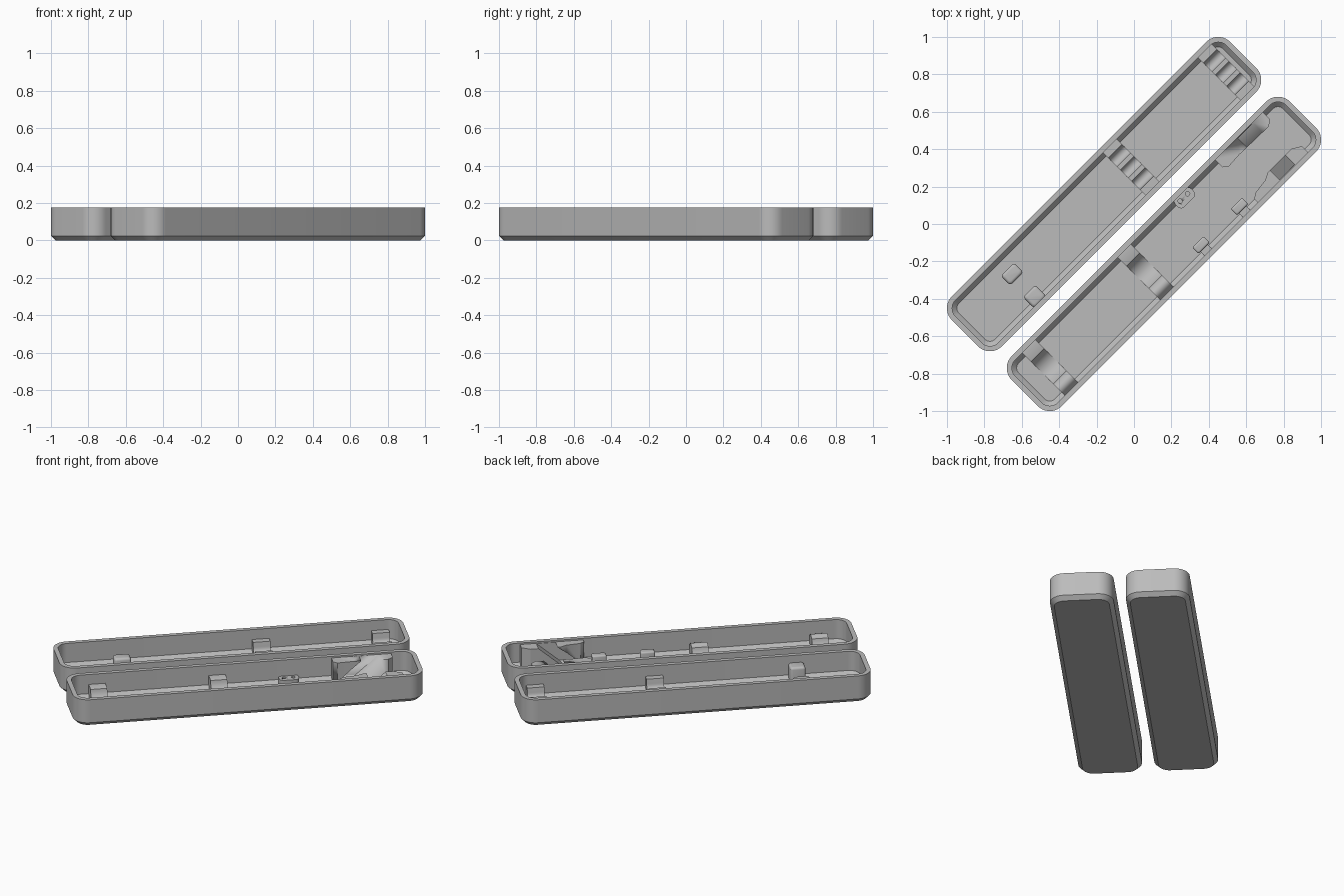
import bpy, bmesh, math
from mathutils import Matrix, Vector

if "Cube" in bpy.data.objects:
    bpy.data.objects.remove(bpy.data.objects["Cube"])

L, W, R, H = 1.052, 0.189, 0.09, 0.175     # half length, half width, corner radius, height
WALL, FLOOR = 0.028, 0.025
IN = W - WALL + 0.002                       # parts sink slightly into the wall

grey = bpy.data.materials.new("plain grey")
grey.diffuse_color = (0.5, 0.5, 0.5, 1)
grey.use_nodes = True
grey.node_tree.nodes["Principled BSDF"].inputs["Base Color"].default_value = grey.diffuse_color


def finish(name, bm, side):
    """Turn a bmesh into an object lying in one of the two diagonal trays."""
    bmesh.ops.recalc_face_normals(bm, faces=bm.faces)
    me = bpy.data.meshes.new(name)
    bm.to_mesh(me)
    bm.free()
    me.materials.append(grey)
    ob = bpy.data.objects.new(name, me)
    bpy.context.collection.objects.link(ob)
    ob.matrix_world = Matrix.Rotation(math.pi / 4, 4, 'Z') @ Matrix.Translation((0, side * 0.226, 0))
    bpy.ops.object.select_all(action='DESELECT')
    ob.select_set(True)
    bpy.context.view_layer.objects.active = ob
    bpy.ops.object.shade_smooth_by_angle(angle=math.radians(30))
    return ob


def rounded(hl, hw, r, cu=0, cv=0, n=10):
    pts = []
    for k, (su, sv) in enumerate(((1, 1), (-1, 1), (-1, -1), (1, -1))):
        for i in range(n + 1):
            a = math.pi / 2 * (k + i / n)
            pts.append((cu + su * (hl - r) + r * math.cos(a), cv + sv * (hw - r) + r * math.sin(a)))
    return pts


def loft(rings):
    """Bridge closed rings of 3D points and cap both ends."""
    bm = bmesh.new()
    vs = [[bm.verts.new(p) for p in ring] for ring in rings]
    n = len(vs[0])
    for a, b in zip(vs, vs[1:]):
        for i in range(n):
            j = (i + 1) % n
            bm.faces.new((a[i], a[j], b[j], b[i]))
    bm.faces.new(vs[0])
    bm.faces.new(vs[-1])
    return bm


def tray(name, side):
    steps = [(0.025, 0), (0, 0.025), (0, H), (WALL, H), (WALL, FLOOR + 0.025), (WALL + 0.025, FLOOR)]
    finish(name, loft([[(u, v, z) for u, v in rounded(L - d, W - d, R - d)] for d, z in steps]), side)


def across(name, side, profile, u0, u1):
    """Profile in (v, z), extruded along the tray."""
    finish(name, loft([[(u, v, z) for v, z in profile] for u in (u0, u1)]), side)


def upright(name, side, outline, z1, z0=FLOOR - 0.005, bevel=0.0):
    """Outline in (u, v), extruded upwards, with an optional rounded top."""
    cu = sum(p[0] for p in outline) / len(outline)
    cv = sum(p[1] for p in outline) / len(outline)
    hu = max(abs(p[0] - cu) for p in outline)
    hv = max(abs(p[1] - cv) for p in outline)
    rings = [(0, z0)]
    n = 4 if bevel else 0
    rings += [(bevel * (1 - math.cos(i / n * math.pi / 2)), z1 - bevel + bevel * math.sin(i / n * math.pi / 2))
              for i in range(n + 1)] if n else [(0, z1)]
    return finish(name, loft([[(cu + (u - cu) * (1 - d / hu), cv + (v - cv) * (1 - d / hv), z)
                               for u, v in outline] for d, z in rings]), side)


def arc(cv, cz, r, a0, a1, n=10):
    return [(cv + r * math.cos(math.radians(a0 + (a1 - a0) * i / n)),
             cz + r * math.sin(math.radians(a0 + (a1 - a0) * i / n))) for i in range(n + 1)]


def cut(ob, cutter):
    m = ob.modifiers.new("cut", 'BOOLEAN')
    m.object, m.operation, m.solver = cutter, 'DIFFERENCE', 'EXACT'
    cutter.hide_render = True
    cutter.hide_set(True)


# the two trays
tray("upper_tray", 1)
tray("lower_tray", -1)

# upper tray: holders with three small grooves
z0 = FLOOR - 0.005
grooves = [(-IN, z0), (-IN, 0.11), (-0.12, 0.11)]
for c in (-0.085, 0.0, 0.085):
    grooves += arc(c, 0.08, 0.03, 180, 360)
grooves += [(0.12, 0.11), (IN, 0.11), (IN, z0)]
for u in (0.152, 0.87):
    across("grooved_holder", 1, grooves, u, u + 0.104)

# upper tray: a pair of rounded pegs
upright("middle_peg", 1, rounded(0.05, 0.036, 0.015, -0.65, 0.046, 4), 0.12, bevel=0.015)
upright("wall_peg", 1, rounded(0.046, 0.042, 0.015, -0.65, -0.125, 4), 0.13, bevel=0.015)

# lower tray: holders with one wide cradle
cradle = [(-IN, z0), (-IN, 0.075)] + arc(-0.115, 0.075, 0.035, 150, 50, 6)
cradle += arc(0.01, 0.115, 0.085, 190, 355, 16) + [(0.1, 0.11), (IN, 0.11), (IN, z0)]
for u in (-0.91, -0.188):
    across("cradle_holder", -1, cradle, u, u + 0.1)

# lower tray: end guides with a slanted slot
far_guide = [(0.55, IN), (0.55, 0.105), (0.575, 0.085), (0.66, 0.09), (0.88, 0.085), (0.91, 0.11), (0.91, IN)]
near_guide = [(0.55, -IN), (0.55, -0.135), (0.575, -0.115), (0.66, -0.105),
              (0.70, -0.085), (0.88, -0.085), (0.93, -0.115), (0.93, -IN)]
for name, outline, v0, v1 in (("far_guide", far_guide, 0.05, 0.157), ("near_guide", near_guide, -0.157, -0.05)):
    guide = upright(name, -1, outline, 0.165)
    slot = [(0.735, 0.18), (0.85, 0.18), (0.665, 0.02), (0.55, 0.02)]
    cut(guide, finish("slot_cutter", loft([[(u, v, z) for u, z in slot] for v in (v0, v1)]), -1))

# lower tray: mounting plate with two holes
plate = upright("mounting_plate", -1, rounded(0.06, 0.034, 0.025, 0.29, 0.134, 5), 0.07)
for u in (0.261, 0.317):
    hole = [(u + 0.012 * math.cos(i * math.pi / 8), 0.138 + 0.012 * math.sin(i * math.pi / 8)) for i in range(16)]
    cut(plate, upright("hole_cutter", -1, hole, 0.09, 0.04))

# lower tray: two small wall clips
for u in (0.174, 0.465):
    upright("clip_head", -1, rounded(0.043, 0.024, 0.01, u, -0.107, 3), 0.09, bevel=0.01)
    upright("clip_base", -1, rounded(0.028, 0.03, 0.004, u, -0.132, 2), 0.07)
